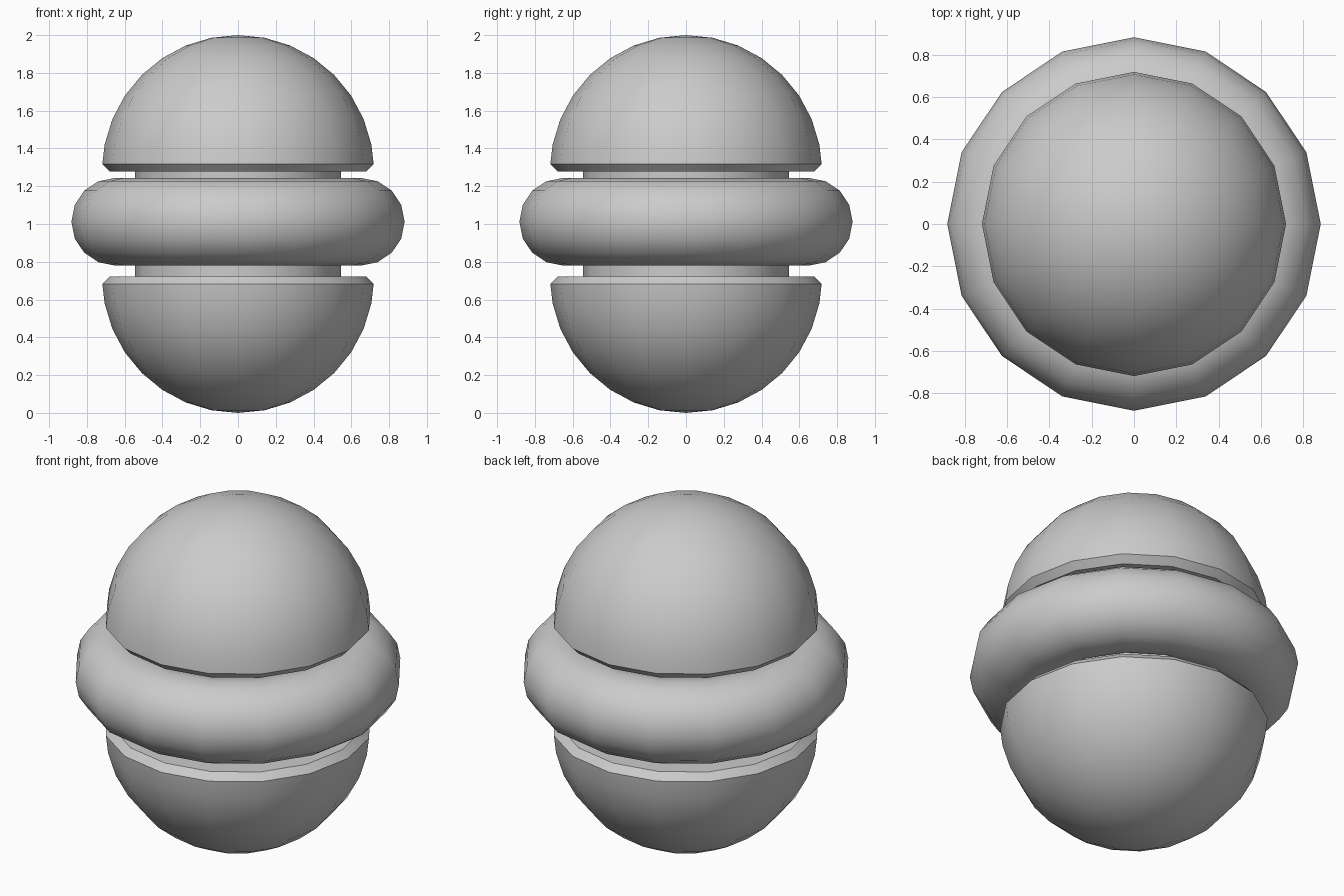
import bpy, bmesh, math

if "Cube" in bpy.data.objects:
    bpy.data.objects.remove(bpy.data.objects["Cube"])

SIDES = 16


def lathe(name, profile, closed=False):
    """Spin an (r, z) profile around z, with one vertex column on +x."""
    bm = bmesh.new()
    rings = []
    for r, z in profile:
        if r < 1e-6:
            rings.append([bm.verts.new((0, 0, z))] * SIDES)
        else:
            rings.append([bm.verts.new((r * math.cos(2 * math.pi * i / SIDES),
                                        r * math.sin(2 * math.pi * i / SIDES), z))
                          for i in range(SIDES)])
    pairs = list(zip(rings, rings[1:]))
    if closed:
        pairs.append((rings[-1], rings[0]))
    for a, b in pairs:
        for i in range(SIDES):
            j = (i + 1) % SIDES
            bm.faces.new(list(dict.fromkeys((a[i], a[j], b[j], b[i]))))
    bmesh.ops.recalc_face_normals(bm, faces=bm.faces)
    mesh = bpy.data.meshes.new(name)
    bm.to_mesh(mesh)
    bm.free()
    obj = bpy.data.objects.new(name, mesh)
    bpy.context.collection.objects.link(obj)
    bpy.ops.object.select_all(action='DESELECT')
    obj.select_set(True)
    bpy.context.view_layer.objects.active = obj
    bpy.ops.object.shade_smooth_by_angle(angle=math.radians(30))
    return obj


# Domes: flat base, bevelled rim, rounded cap; the lower one is mirrored
R = 0.72
dome = [(0, 0.278), (0.68, 0.278), (0.718, 0.318)]
dome += [(R * math.cos(math.radians(11.25 * k)),
          0.28 + R * math.sin(math.radians(11.25 * k))) for k in range(1, 8)]
dome.append((0, 1.0))
lathe("upper_dome", [(r, 1 + z) for r, z in dome])
lathe("lower_dome", [(r, 1 - z) for r, z in dome])

# Neck joining the domes
lathe("neck", [(0, 0.7), (0.545, 0.7), (0.545, 1.3), (0, 1.3)])

# Rounded ring around the middle
ring = [(0.65 + 0.232 * math.cos(math.radians(22.5 * k)),
         1.012 + 0.232 * math.sin(math.radians(22.5 * k))) for k in range(16)]
lathe("middle_ring", ring, closed=True)
